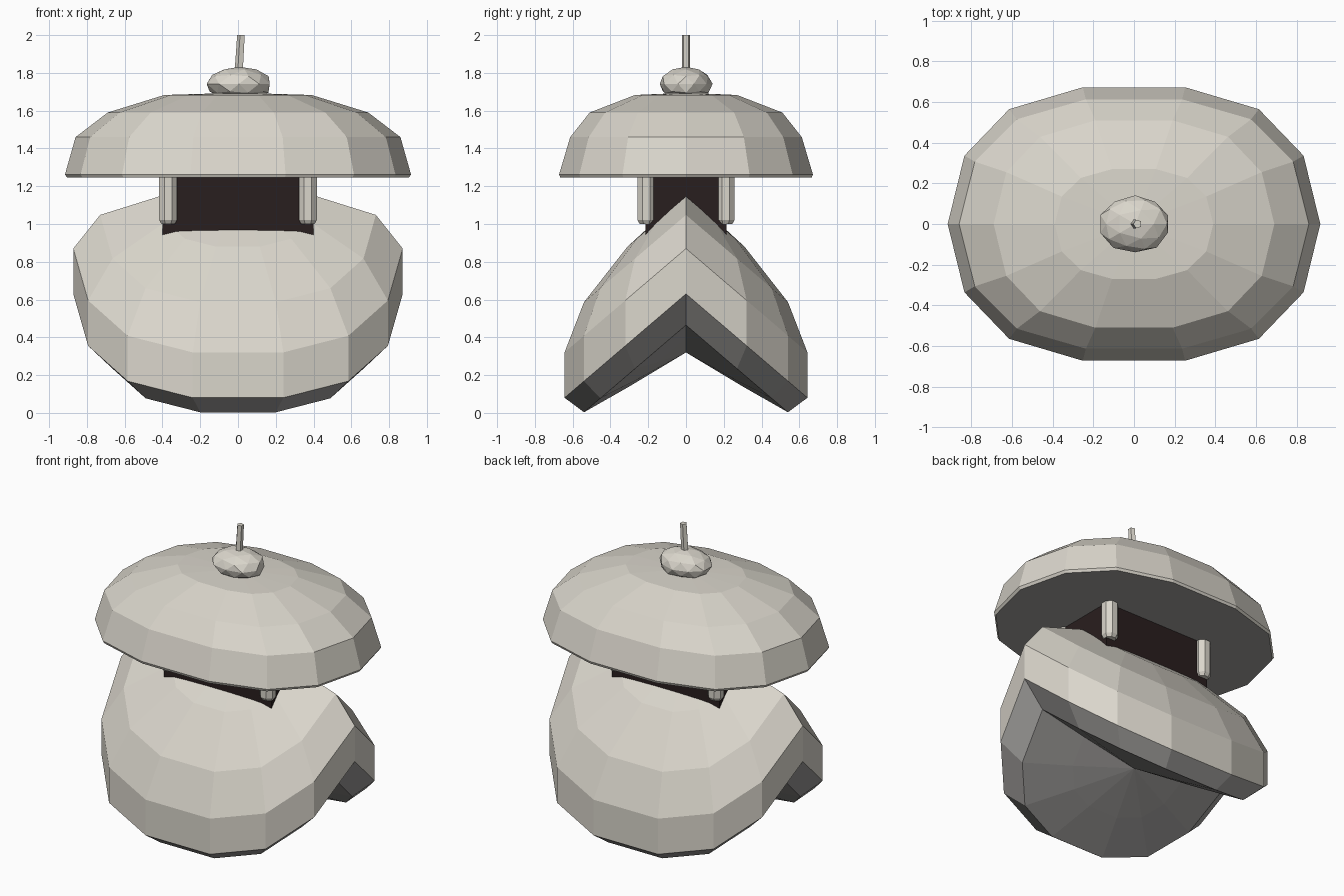
import bpy, bmesh, math
from mathutils import Vector

if "Cube" in bpy.data.objects:
    bpy.data.objects.remove(bpy.data.objects["Cube"])


def material(name, rgb):
    m = bpy.data.materials.new(name)
    m.diffuse_color = (*rgb, 1)
    m.use_nodes = True
    m.node_tree.nodes["Principled BSDF"].inputs["Base Color"].default_value = m.diffuse_color
    return m


PALE = material("warm_pale_grey", (0.70, 0.67, 0.60))
UNDER = material("underside_grey", (0.36, 0.35, 0.34))
DARK = material("dark_brown", (0.022, 0.013, 0.013))


def finish(name, bm, *mats):
    bmesh.ops.recalc_face_normals(bm, faces=bm.faces)
    me = bpy.data.meshes.new(name)
    bm.to_mesh(me)
    bm.free()
    for m in mats:
        me.materials.append(m)
    ob = bpy.data.objects.new(name, me)
    bpy.context.collection.objects.link(ob)
    return ob


def stack(name, outline, rings, mats, fold=0.0, at=(0, 0), under=0):
    """Skin rings (rx, ry, z); a ring with rx = 0 is a closing point.
    fold drops the surface by fold * |y|; the first `under` bands get material 1."""
    bm = bmesh.new()
    loops = []
    for rx, ry, z in rings:
        pts = outline if rx > 0 else [(0, 0)]
        loops.append([bm.verts.new((at[0] + rx * x, at[1] + ry * y, z - fold * abs(ry * y)))
                      for x, y in pts])
    n = len(outline)
    for k, (a, b) in enumerate(zip(loops, loops[1:])):
        for i in range(n):
            j = (i + 1) % n
            if len(a) == 1:
                f = bm.faces.new((a[0], b[i], b[j]))
            elif len(b) == 1:
                f = bm.faces.new((a[i], a[j], b[0]))
            else:
                f = bm.faces.new((a[i], a[j], b[j], b[i]))
            f.material_index = 1 if k < under else 0
    return finish(name, bm, *mats)


def polygon(n):
    return [(math.cos(2 * math.pi * (i + .5) / n), math.sin(2 * math.pi * (i + .5) / n))
            for i in range(n)]


# Fourteen-sided oval shared by body and cap
quarter = [(1, 0), (.91, .5), (.67, .84), (.275, 1)]
half = quarter + [(-x, y) for x, y in quarter[::-1]]
oval = half + [(x, -y) for x, y in half[-2:0:-1]]

# Folded body with darker underside
stack("folded_body", oval, [
    (0, 0, .32), (.40, .295, .395), (.73, .54, .465), (.872, .643, .63), (.872, .643, .87),
    (.73, .54, 1.048), (.42, .31, 1.145), (0, 0, 1.165)], [PALE, UNDER], fold=.855, under=3)

# Domed cap with darker flat underside
stack("domed_cap", oval, [
    (0, 0, 1.245), (.905, .665, 1.245), (.916, .672, 1.262), (.86, .613, 1.46),
    (.69, .51, 1.59), (.39, .27, 1.683), (0, 0, 1.695)], [PALE, UNDER], under=1)

# Dark core between body and cap
bm = bmesh.new()
bmesh.ops.create_cube(bm, size=1)
for v in bm.verts:
    v.co = Vector((v.co.x * .80, v.co.y * .43, 1.075 + v.co.z * .37))
finish("dark_core", bm, DARK)

# Four corner posts
for sx, side in ((-1, "left"), (1, "right")):
    for sy, end in ((-1, "front"), (1, "back")):
        stack(f"{end}_{side}_post", polygon(8), [
            (0, 0, 1.0), (.038, .038, 1.0), (.052, .052, 1.022),
            (.052, .052, 1.26), (0, 0, 1.26)], [PALE], at=(sx * .37, sy * .21))

# Faceted knob
bm = bmesh.new()
bmesh.ops.create_icosphere(bm, subdivisions=2, radius=1)
for v in bm.verts:
    x, y, z = v.co
    wob = 1 + .05 * math.sin(5 * x + 3 * y + 4 * z)
    v.co = Vector((.006 + .175 * x * wob, .14 * y * wob, 1.742 + .09 * z))
finish("knob", bm, PALE)

# Leaning stem
stem = stack("stem", polygon(5), [
    (0, 0, 1.79), (.024, .024, 1.79), (.022, .022, 2.0), (0, 0, 2.0)], [PALE])
for v in stem.data.vertices:
    v.co.x += .005 + (v.co.z - 1.79) * .06
